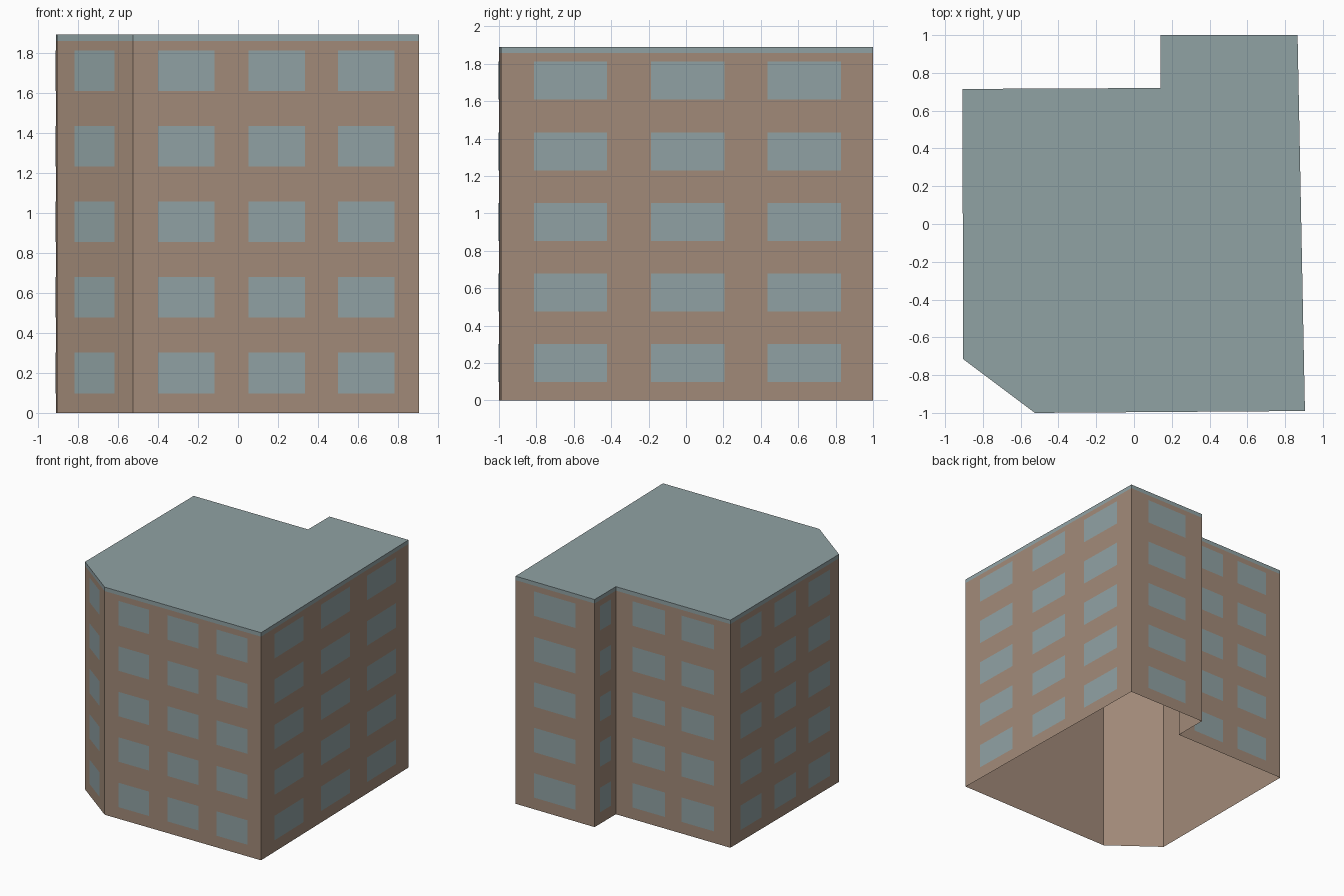
import bpy
import bmesh
from mathutils import Vector

cube = bpy.data.objects.get("Cube")
if cube:
    bpy.data.objects.remove(cube, do_unlink=True)

WALL_TOP, ROOF_TOP = 1.857, 1.89
FLOORS, FIRST_SILL, PITCH, PANE_HEIGHT = 5, 0.098, 0.3775, 0.203
PANE_OFFSET = 0.003

# Footprint corners, counter-clockwise, starting at the front end of the cut corner
FOOTPRINT = [(-0.525, -1), (0.905, -0.99), (0.866, 1), (0.14, 1),
             (0.14, 0.72), (-0.908, 0.715), (-0.905, -0.715)]

# Window layouts along a wall: centre fractions and width fraction
ONE = ([0.5], 0.527)
TWO = ([0.29, 0.717], 0.282)
THREE = ([0.187, 0.502, 0.815], 0.197)
WALLS = [("front", THREE), ("left_side", THREE), ("back_wing", ONE),
         ("wing_return", ONE), ("back", TWO), ("right_side", THREE),
         ("cut_corner", ONE)]


def make_material(name, colour):
    mat = bpy.data.materials.new(name)
    mat.use_nodes = True
    mat.diffuse_color = (*colour, 1)
    bsdf = mat.node_tree.nodes["Principled BSDF"]
    bsdf.inputs["Base Color"].default_value = (*colour, 1)
    bsdf.inputs["Roughness"].default_value = 0.9
    return mat


def make_object(name, bm, mat):
    mesh = bpy.data.meshes.new(name)
    bm.to_mesh(mesh)
    bm.free()
    mesh.materials.append(mat)
    obj = bpy.data.objects.new(name, mesh)
    bpy.context.collection.objects.link(obj)
    return obj


def make_shell(name, low, high, mat, capped):
    """Vertical skin around the footprint, open below."""
    bm = bmesh.new()
    rings = [[bm.verts.new((x, y, z)) for x, y in FOOTPRINT] for z in (low, high)]
    count = len(FOOTPRINT)
    for i in range(count):
        j = (i + 1) % count
        bm.faces.new((rings[0][i], rings[0][j], rings[1][j], rings[1][i]))
    if capped:
        bm.faces.new(rings[1])
    return make_object(name, bm, mat)


def make_windows(name, start, end, layout, mat):
    """Grid of flat panes just proud of one wall."""
    bm = bmesh.new()
    start, end = Vector((*start, 0)), Vector((*end, 0))
    along = end - start
    out = Vector((along.y, -along.x, 0)).normalized() * PANE_OFFSET
    centres, width = layout
    for floor in range(FLOORS):
        sill = Vector((0, 0, FIRST_SILL + floor * PITCH))
        head = sill + Vector((0, 0, PANE_HEIGHT))
        for c in centres:
            a = start + along * (c - width / 2) + out
            b = start + along * (c + width / 2) + out
            bm.faces.new([bm.verts.new(p) for p in
                          (a + sill, b + sill, b + head, a + head)])
    return make_object(name, bm, mat)


brick = make_material("brown_wall", (0.36, 0.255, 0.19))
slate = make_material("blue_grey", (0.28, 0.36, 0.37))

# Walls and roof
make_shell("walls", 0, WALL_TOP, brick, False)
make_shell("roof", WALL_TOP, ROOF_TOP, slate, True)

# Windows, one set per wall
for i, (side, layout) in enumerate(WALLS):
    make_windows(side + "_windows", FOOTPRINT[i],
                 FOOTPRINT[(i + 1) % len(FOOTPRINT)], layout, slate)
